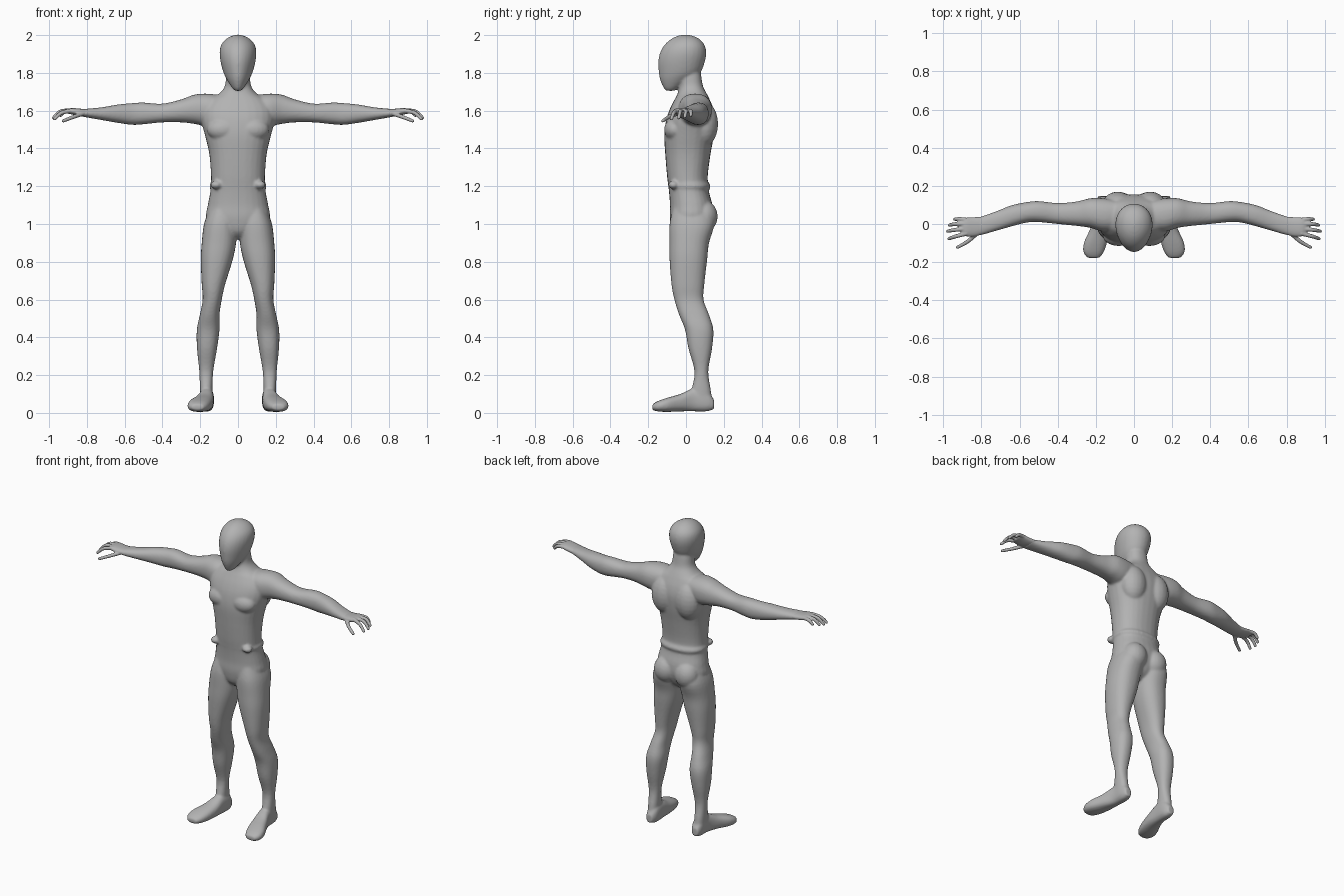
import bpy
import bmesh
import math
from mathutils import Matrix, Vector

cube = bpy.data.objects.get("Cube")
if cube:
    bpy.data.objects.remove(cube, do_unlink=True)

X_AXIS, Y_AXIS, Z_AXIS = range(3)
BOTH, LEFT, RIGHT = (1, -1), (1,), (-1,)
SIDES = 28

grey = bpy.data.materials.new("plain grey")
grey.use_nodes = True
grey.diffuse_color = (0.45, 0.45, 0.45, 1)
grey.node_tree.nodes["Principled BSDF"].inputs["Base Color"].default_value = grey.diffuse_color


def catmull(a, b, c, d, t):
    """Smoothly interpolate between b and c."""
    return b + 0.5 * t * (c - a + t * (2 * a - 5 * b + 4 * c - d + t * (3 * (b - c) + d - a)))


def refine(rows, steps=4):
    """Insert smooth in-between sections."""
    result = []
    last = len(rows) - 1
    for i in range(last):
        four = rows[max(i - 1, 0)], rows[i], rows[i + 1], rows[min(i + 2, last)]
        for s in range(steps):
            result.append([catmull(*values, s / steps) for values in zip(*four)])
    return result + [rows[-1]]


def loft(bm, rows, axis, signs=LEFT, boxy=0.88, taper=0):
    """Skin rounded sections: (position, u min, u max, v min, v max)."""
    for sign in signs:
        rings = []
        for pos, u0, u1, v0, v1 in refine(rows):
            ring = []
            for i in range(SIDES):
                angle = math.tau * i / SIDES
                c, s = math.cos(angle), math.sin(angle)
                c = math.copysign(abs(c) ** boxy, c)
                s = math.copysign(abs(s) ** boxy, s)
                c *= 1 + taper * s
                co = [(u0 + u1) / 2 + c * (u1 - u0) / 2, (v0 + v1) / 2 + s * (v1 - v0) / 2]
                co.insert(axis, pos)
                co[0] *= sign
                ring.append(bm.verts.new(co))
            rings.append(ring)
        for lower, upper in zip(rings, rings[1:]):
            for i in range(SIDES):
                j = (i + 1) % SIDES
                bm.faces.new((lower[i], lower[j], upper[j], upper[i]))
        bm.faces.new(rings[0])
        bm.faces.new(rings[-1])


def symmetric(rows):
    """Turn (height, half width, front, back) into full sections."""
    return [(z, -w, w, front, back) for z, w, front, back in rows]


def ellipsoid(bm, centre, radii, signs=BOTH):
    for sign in signs:
        place = Matrix.Translation((sign * centre[0], centre[1], centre[2]))
        bmesh.ops.create_uvsphere(bm, u_segments=20, v_segments=12, radius=1,
                                  matrix=place @ Matrix.Diagonal((*radii, 1)))


def digit(bm, points, sign, radius=0.0125):
    """A bent finger that thins towards its tip."""
    path = refine([Vector(p) for p in points], 8)
    for i, p in enumerate(path):
        r = radius * (1 - 0.3 * i / len(path))
        ellipsoid(bm, p, (r, r, r), (sign,))


def finish(name, bm, voxel, passes):
    """Fuse the overlapping shapes into one smooth skin."""
    bmesh.ops.recalc_face_normals(bm, faces=bm.faces)
    mesh = bpy.data.meshes.new(name)
    bm.to_mesh(mesh)
    bm.free()
    mesh.materials.append(grey)
    mesh.shade_smooth()
    obj = bpy.data.objects.new(name, mesh)
    bpy.context.collection.objects.link(obj)
    fuse = obj.modifiers.new("fuse", "REMESH")
    fuse.mode = "VOXEL"
    fuse.voxel_size = voxel
    fuse.use_smooth_shade = True
    soften = obj.modifiers.new("soften", "SMOOTH")
    soften.factor = 0.5
    soften.iterations = passes


body = bmesh.new()

# Torso and neck
loft(body, symmetric([
    (.92, .03, -.03, .06), (.96, .09, -.07, .11), (1.03, .165, -.085, .14),
    (1.1, .16, -.085, .14), (1.17, .147, -.09, .122), (1.25, .143, -.1, .115),
    (1.37, .152, -.11, .13), (1.47, .175, -.115, .148), (1.55, .195, -.105, .155),
    (1.61, .19, -.085, .145), (1.66, .15, -.06, .125), (1.69, .1, -.045, .11),
    (1.73, .07, -.035, .09), (1.79, .062, -.04, .08), (1.84, .05, -.04, .07),
]), Z_AXIS)

# Head, narrower at the face and chin
loft(body, symmetric([
    (1.705, .014, -.105, -.06), (1.72, .03, -.118, -.04), (1.76, .056, -.136, .02),
    (1.8, .076, -.144, .075), (1.86, .092, -.147, .1), (1.91, .097, -.136, .107),
    (1.95, .088, -.112, .097), (1.98, .062, -.078, .07), (1.996, .032, -.043, .036),
    (2.002, .008, -.015, .012),
]), Z_AXIS, boxy=1, taper=0.1)

# Chest, shoulder blades and buttocks
ellipsoid(body, (.08, -.06, 1.5), (.085, .056, .06))
ellipsoid(body, (.085, .095, 1.53), (.085, .075, .12))
ellipsoid(body, (.075, .095, 1.04), (.078, .073, .085))

# Waistband with two small bumps in front
loft(body, symmetric([
    (1.175, .14, -.085, .118), (1.2, .152, -.094, .13), (1.225, .14, -.09, .116),
]), Z_AXIS)
ellipsoid(body, (.115, -.066, 1.207), (.032, .028, .022))

# Arms
loft(body, [
    (.08, -.03, .12, 1.56, 1.68), (.16, -.04, .135, 1.52, 1.69),
    (.23, -.02, .135, 1.53, 1.685), (.3, -.01, .118, 1.538, 1.66),
    (.4, .0, .11, 1.538, 1.637), (.5, .01, .12, 1.528, 1.643),
    (.56, .008, .115, 1.525, 1.64), (.64, -.012, .099, 1.536, 1.632),
    (.72, -.035, .068, 1.55, 1.618), (.8, -.058, .04, 1.564, 1.61),
    (.83, -.06, .035, 1.57, 1.607),
], X_AXIS, BOTH)

# Legs
loft(body, [
    (1.08, .01, .15, -.07, .13), (1., .005, .18, -.087, .15),
    (.9, .01, .192, -.088, .122), (.81, .028, .197, -.087, .112),
    (.68, .068, .192, -.077, .097), (.6, .086, .187, -.062, .093),
    (.52, .098, .202, -.037, .122), (.44, .098, .218, -.005, .145),
    (.34, .111, .217, .013, .138), (.22, .131, .205, .045, .118),
    (.12, .135, .202, .03, .132), (.05, .135, .2, .03, .138),
], Z_AXIS, BOTH)

# Feet
loft(body, [
    (.148, .145, .188, .02, .07), (.11, .128, .2, .008, .12),
    (.04, .128, .205, .008, .13), (-.03, .13, .232, .008, .1),
    (-.1, .142, .263, .005, .08), (-.15, .16, .265, .008, .062),
    (-.178, .182, .243, .015, .045),
], Y_AXIS, BOTH, boxy=0.8)
finish("body", body, 0.007, 7)

# Hands with four fingers and a thumb
for side, sign in (("left", LEFT), ("right", RIGHT)):
    hand = bmesh.new()
    loft(hand, [
        (.77, -.045, .042, 1.567, 1.606), (.83, -.064, .036, 1.57, 1.61),
        (.88, -.065, .033, 1.58, 1.614), (.905, -.05, .022, 1.585, 1.607),
    ], X_AXIS, sign)
    for points in (
        [(.87, .02, 1.597), (.915, .026, 1.595), (.94, .025, 1.575)],
        [(.88, .0, 1.6), (.935, .0, 1.597), (.968, -.006, 1.568)],
        [(.88, -.025, 1.6), (.94, -.031, 1.595), (.977, -.038, 1.562)],
        [(.88, -.05, 1.6), (.935, -.065, 1.588), (.97, -.077, 1.557)],
        [(.82, -.045, 1.585), (.87, -.09, 1.567), (.925, -.122, 1.546)],
    ):
        digit(hand, points, sign[0])
    finish(side + "_hand", hand, 0.004, 3)
